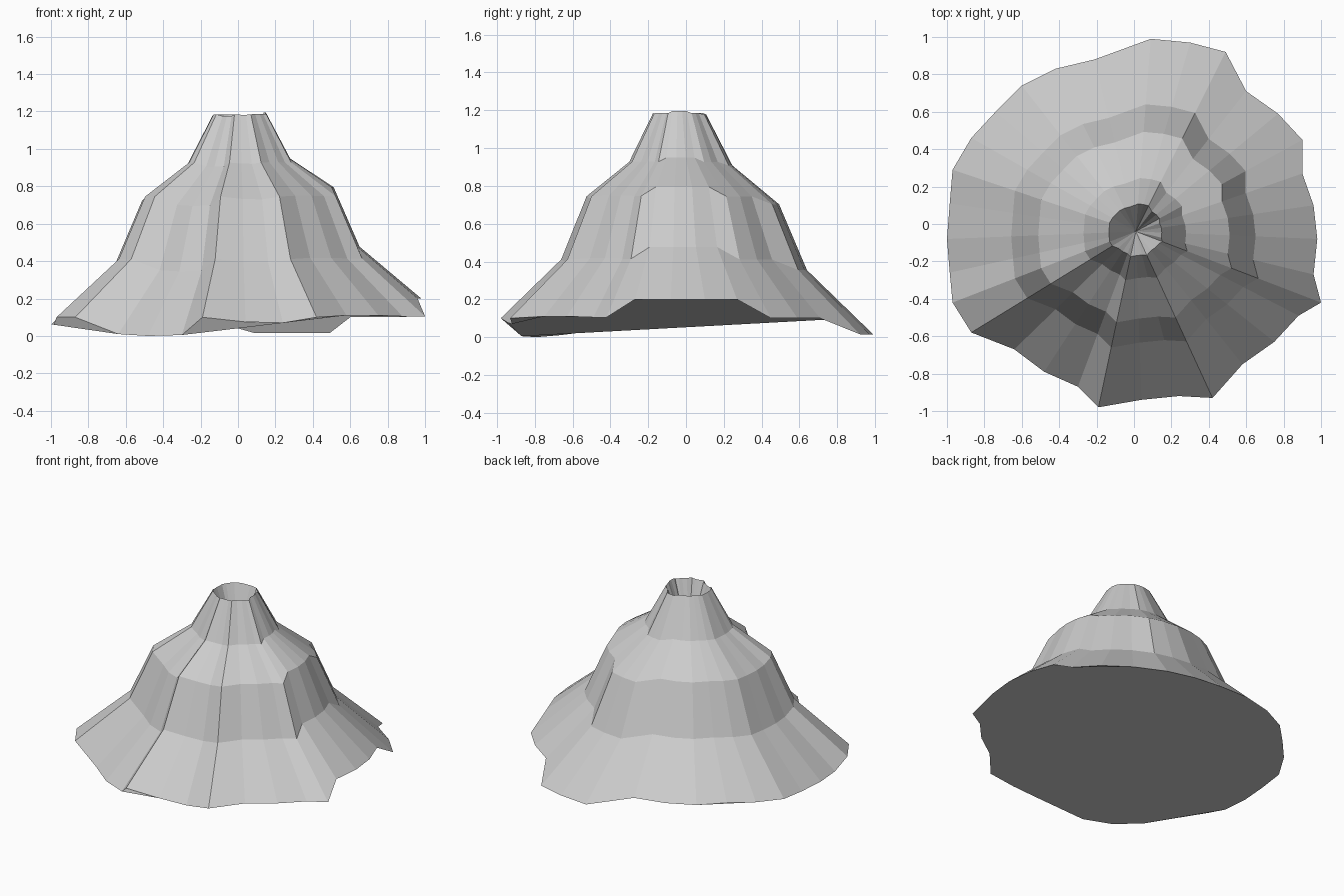
import bpy, bmesh

# Wavy foot outline of the mountain: x, y, z, going round clockwise from the back
FOOT = [
    (0.09, 0.99, .015), (0.30, 0.97, .015), (0.49, 0.92, .015), (0.60, 0.71, .10),
    (0.77, 0.59, .10), (0.90, 0.45, .10), (0.90, 0.27, .20), (0.96, 0.10, .20),
    (0.98, -0.08, .20), (0.96, -0.27, .20), (1.00, -0.42, .105), (0.88, -0.49, .105),
    (0.75, -0.63, .11), (0.58, -0.75, .11), (0.42, -0.93, .10), (0.24, -0.92, .07),
    (0.04, -0.94, .075), (-0.19, -0.98, .10), (-0.30, -0.87, .005), (-0.48, -0.79, 0),
    (-0.64, -0.67, .01), (-0.87, -0.58, .10), (-0.97, -0.42, .10), (-0.985, -0.26, .06),
    (-1.00, -0.08, .06), (-0.985, 0.11, .06), (-0.97, 0.29, .07), (-0.87, 0.46, .085),
    (-0.74, 0.60, .10), (-0.60, 0.74, .10), (-0.42, 0.83, .10), (-0.21, 0.88, .10),
]
CENTRE = (0.01, -0.04)
# Tiers: scale towards the centre, base height, how much of the foot's waviness remains
TIERS = [(1, 0, 1), (.66, .345, .66), (.517, .695, .5), (.277, .905, .22), (.143, 1.175, .1)]

bm = bmesh.new()
cx, cy = CENTRE
rings = [[bm.verts.new((cx + (x - cx) * s, cy + (y - cy) * s, h + z * k)) for x, y, z in FOOT]
         for s, h, k in TIERS]
n = len(FOOT)

# Slopes
for low, high in zip(rings, rings[1:]):
    for i in range(n):
        j = (i + 1) % n
        bm.faces.new((low[i], high[i], high[j], low[j]))

# Crater funnel
pit = bm.verts.new((cx, cy, 0.8))
for i in range(n):
    bm.faces.new((rings[-1][i], pit, rings[-1][(i + 1) % n]))

# Closed underside
bm.faces.new(rings[0])

bmesh.ops.recalc_face_normals(bm, faces=bm.faces)
mesh = bpy.data.meshes.new("volcano")
bm.to_mesh(mesh)
bm.free()
bpy.context.collection.objects.link(bpy.data.objects.new("volcano", mesh))
